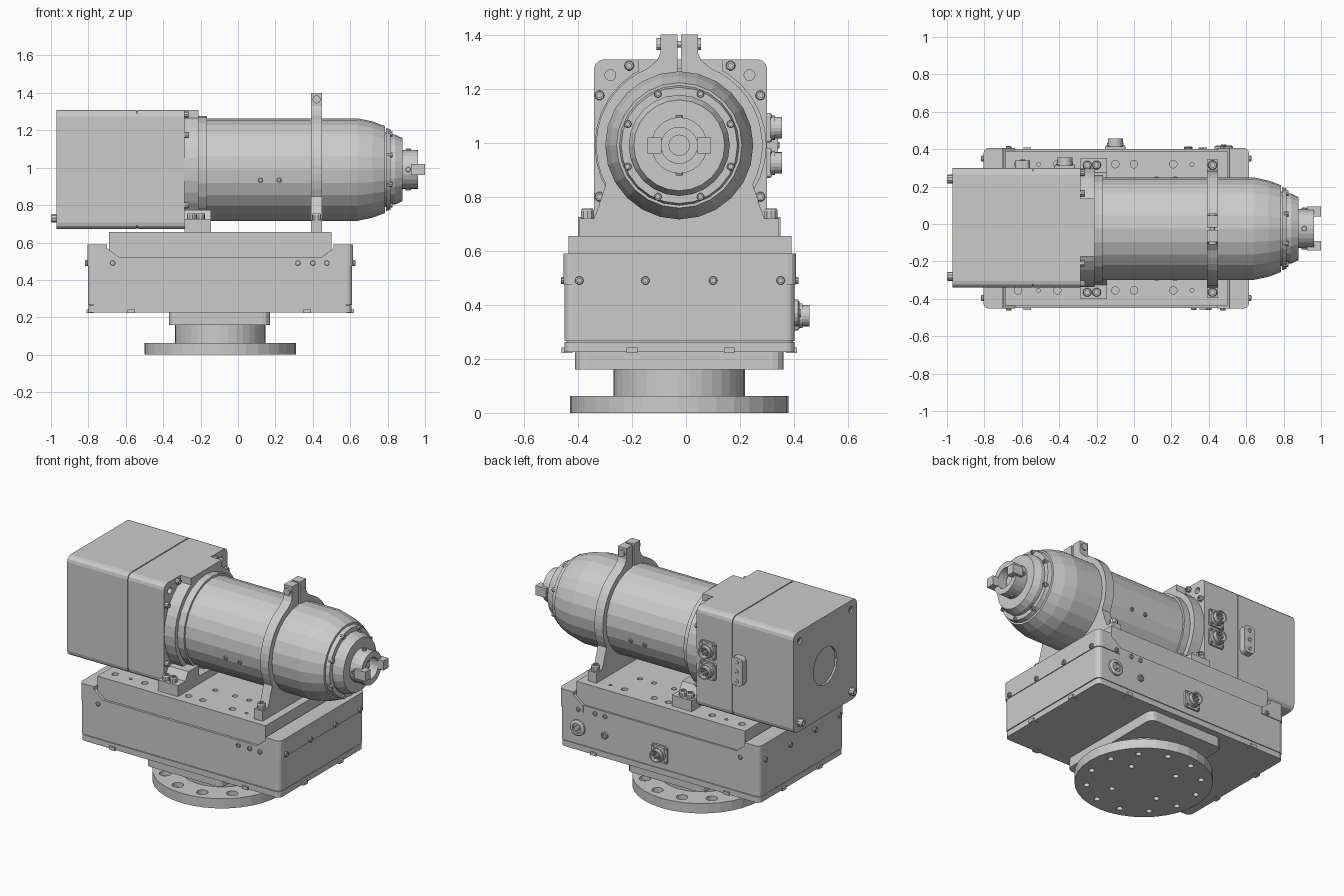
import bpy, bmesh
from math import sin, cos, pi, radians
from mathutils import Vector, Matrix

if "Cube" in bpy.data.objects:
    bpy.data.objects.remove(bpy.data.objects["Cube"])

CX, CY, CZ = -0.095, -0.025, 0.99   # turntable axis (x, y) and barrel axis (y, z)
AX = {'x': 0, 'y': 1, 'z': 2}


def finish(bm, name):
    bmesh.ops.recalc_face_normals(bm, faces=bm.faces)
    me = bpy.data.meshes.new(name)
    bm.to_mesh(me)
    bm.free()
    ob = bpy.data.objects.new(name, me)
    bpy.context.collection.objects.link(ob)
    return ob


def prism(name, pts, axis, a, b, bevel=0, edge_axis=None, min_len=0.0):
    """Extrude a 2D outline along an axis, rounding the edges parallel to edge_axis."""
    def place(p, t):
        return {'x': (t, p[0], p[1]), 'y': (p[0], t, p[1]), 'z': (p[0], p[1], t)}[axis]
    bm = bmesh.new()
    lo = [bm.verts.new(place(p, a)) for p in pts]
    hi = [bm.verts.new(place(p, b)) for p in pts]
    bm.faces.new(lo)
    bm.faces.new(hi)
    n = len(pts)
    for i in range(n):
        j = (i + 1) % n
        bm.faces.new((lo[i], lo[j], hi[j], hi[i]))
    if bevel:
        k = AX[edge_axis or axis]
        es = []
        for e in bm.edges:
            d = e.verts[1].co - e.verts[0].co
            if d.length > min_len and abs(d[k]) > 0.999 * d.length:
                es.append(e)
        bmesh.ops.bevel(bm, geom=es, offset=bevel, segments=3, affect='EDGES', profile=0.5)
    return finish(bm, name)


def box(name, x, y, z, bevel=0, axis='z'):
    r = [x, y, z]
    (a, b) = r.pop(AX[axis])
    (u0, u1), (v0, v1) = r
    return prism(name, [(u0, v0), (u1, v0), (u1, v1), (u0, v1)], axis, a, b, bevel)


def add_lathe(bm, profile, pos, direction, segs):
    """Revolve (distance, radius) points about a direction, starting at pos."""
    m = Matrix.Translation(pos) @ Vector(direction).to_track_quat('Z', 'Y').to_matrix().to_4x4()
    rings = []
    for t, r in profile:
        if r == 0:
            rings.append([bm.verts.new(m @ Vector((0, 0, t)))])
        else:
            rings.append([bm.verts.new(m @ Vector((r * cos(2 * pi * i / segs), r * sin(2 * pi * i / segs), t)))
                          for i in range(segs)])
    for p, q in zip(rings, rings[1:]):
        for i in range(segs):
            j = (i + 1) % segs
            f = [p[i % len(p)], p[j % len(p)], q[j % len(q)], q[i % len(q)]]
            bm.faces.new(list(dict.fromkeys(f)))


def lathe(name, profile, places, segs=24):
    bm = bmesh.new()
    for pos, direction in places:
        add_lathe(bm, profile, pos, direction, segs)
    return finish(bm, name)


def screws(name, places, r=0.016, h=0.02):
    prof = [(-0.01, 0), (-0.01, r), (h * 0.8, r), (h, r * 0.85), (h, r * 0.5), (h * 0.4, r * 0.5), (h * 0.4, 0)]
    return lathe(name, prof, places, 10)


def cut(ob, places, r, depth):
    """Drill round holes starting at each place, going along its direction."""
    c = lathe(ob.name + "_cutter", [(-0.02, 0), (-0.02, r), (depth, r), (depth, 0)], places, 14)
    c.hide_render = True
    m = ob.modifiers.new("holes", 'BOOLEAN')
    m.operation, m.solver, m.object = 'DIFFERENCE', 'EXACT', c
    bpy.context.view_layer.update()
    me = bpy.data.meshes.new_from_object(ob.evaluated_get(bpy.context.evaluated_depsgraph_get()))
    ob.modifiers.clear()
    ob.data = me
    bpy.data.objects.remove(c)


X, NX, Y, NY, Z, NZ = (1, 0, 0), (-1, 0, 0), (0, 1, 0), (0, -1, 0), (0, 0, 1), (0, 0, -1)


def circle(n, r, z, off=0):
    return [(CX + r * cos(2 * pi * i / n + off), CY + r * sin(2 * pi * i / n + off), z) for i in range(n)]


# Base: drilled flange, pedestal and square adapter
flange = lathe("base_flange", [(0, 0), (0, .405), (.062, .405), (.062, 0)], [((CX, CY, 0), Z)], 36)
cut(flange, [(p, NZ) for p in circle(12, .335, .062, .26)], .034, .03)
cut(flange, [(p, Z) for p in circle(12, .335, 0, .26) + circle(4, .2, 0, .5)], .018, .045)
lathe("pedestal", [(.05, 0), (.05, .243), (.17, .243), (.17, 0)], [((CX, CY, 0), Z)], 36)
box("adapter_plate", (-.37, .17), (-.41, .36), (.16, .23), .04)

# Lower housing with thin bottom cover, raised end caps and top plate
box("bottom_cover", (-.8, .608), (-.45, .402), (.225, .262), .03)
box("lower_housing", (-.803, .61), (-.45, .402), (.266, .52), .03)
box("housing_core", (-.795, .602), (-.443, .396), (.25, .5), .03)
for s, side in ((1, "right"), (-1, "left")):
    prof = [(.71, .475), (.71, .59), (.605, .59), (.605, .57), (.54, .52), (.54, .475)]
    prism(side + "_end_cap", [(CX + s * u, v) for u, v in prof], 'y', -.453, .407, .03, 'z', .1)
top = prism("top_plate", [(-.64, .5), (.45, .5), (.5, .56), (.5, .655), (-.69, .655), (-.69, .56)],
            'y', -.435, .39)
spots = [(-.62, .036), (-.41, .036), (-.1, .038), (0, .038), (.21, .038), (-.51, .02), (.31, .02)]
for size in (.02, .01):
    cut(top, [((x, y, .655), NZ) for x, d in spots if (d > .03) == (size > .015)
              for y in (-.355, .32)], size, .04)
cut(top, [((x, y, .655), NZ) for x in (.12, .22, -.02) for y in (-.2, .15)], .016, .04)

# Housing screws: ends, long sides and underside tabs
screws("end_screws", [((.71 * s + CX, y, .49), (s, 0, 0)) for s in (1, -1) for y in (-.395, -.15, .1, .35)],
       .016, .012)
screws("side_screws", [((x, y, .49), d) for x in (-.67, .475) for y, d in ((-.453, NY), (.407, Y))]
       + [((x, -.45, .49), NY) for x in (.32, .40)], .014, .01)
for i, (x, y) in enumerate([(-.57, -.44), (.37, -.44), (-.57, .39), (.37, .39),
                            (-.79, -.2), (-.79, .16), (.6, -.2), (.6, .16)]):
    box(f"cover_tab_{i}", (x - .02, x + .02), (y - .02, y + .02), (.222, .242))

# Camera body: rear shell and front shell with a seam between them
rear = box("camera_rear_shell", (-.97, -.543), (-.34, .30), (.672, 1.308), .035, 'x')
cut(rear, [((-.97, -.02, .99), X)], .12, .012)
cut(rear, [((-.97, y, 1.25), X) for y in (-.28, .24)], .02, .02)
box("camera_seam", (-.55, -.53), (-.335, .295), (.677, 1.303), .035, 'x')
front = box("camera_front_shell", (-.537, -.285), (-.34, .30), (.672, 1.308), .035, 'x')
cut(front, [((-.285, y, 1.25), NX) for y in (-.28, .235)], .02, .05)
screws("rear_thumb_screws", [((-.97, y, .73), NX) for y in (-.28, .24)], .024, .03)
screws("rear_recessed_screws", [((-.957, y, 1.25), NX) for y in (-.28, .24)], .014, .008)

# Front mounting flange of the camera, with its corner screws
lathe("mount_disc", [(0, 0), (0, .318), (.085, .318), (.085, 0)], [((-.295, -.02, .99), X)], 32)
box("mount_top_block", (-.29, -.21), (-.175, .135), (1.2, 1.308))
screws("mount_screws", [((-.285, y, z), X) for y, z in
                        [(-.21, 1.285), (.165, 1.285), (-.32, 1.175), (.275, 1.175),
                         (-.32, .8), (.275, .8)]], .018, .022)

# Barrel, stepped nose and hollow drive hub
lathe("barrel", [(-.22, 0), (-.22, .287), (-.165, .287), (-.165, .274), (.64, .274), (.72, .257), (.786, .232),
                 (.786, .2), (.79, .2), (.79, .222), (.815, .215), (.815, .187), (.84, .187), (.88, .168),
                 (.88, .104), (.962, .104), (.962, .067), (.90, .067), (.90, 0)],
      [((0, CY, CZ), X)], 24)
lathe("hub_pin", [(.89, 0), (.89, .04), (.92, .04), (.92, 0)], [((0, CY, CZ), X)], 12)
for s in (1, -1):
    ys = sorted((CY + s * .066, CY + s * .118))
    box("drive_lug_" + ("a" if s > 0 else "b"), (.925, 1.0), ys, (CZ - .03, CZ + .03))
screws("nose_screws", [((.805, CY + .206 * cos(a), CZ + .206 * sin(a)), X)
                       for a in [radians(22.5 + 45 * i) for i in range(8)]], .014, .022)
screws("hub_set_screws", [((.91, CY + .1 * cos(a), CZ + .1 * sin(a)), (0, cos(a), sin(a)))
                          for a in (radians(90), radians(180), radians(270), 0)], .014, .012)
screws("barrel_screws", [((x, CY + .27 * cos(a), CZ + .27 * sin(a)), (0, cos(a), sin(a)))
                         for x in (.12, .22) for a in (radians(-12), radians(192))], .013, .012)

# Split clamp around the barrel: half outline mirrored into one C shape
half = [(.37, .655), (.37, .72), (.315, .72), (.3, .76)]
half += [(.308 * cos(radians(a)), CZ + .308 * sin(radians(a))) for a in range(-28, 76, 8)]
half += [(.082, 1.305), (.07, 1.33), (.07, 1.40), (.007, 1.40)]
inner = [(.272 * cos(radians(a)), CZ + .272 * sin(radians(a))) for a in [88.5] + list(range(80, -91, -10))]
outline = half + inner[:-1] + [inner[-1]] + [(-y, z) for y, z in reversed(inner[:-1])] \
    + [(-y, z) for y, z in reversed(half)]
prism("barrel_clamp", [(CY + y, z) for y, z in outline], 'x', .39, .45)
lathe("clamp_bolt", [(-.085, 0), (-.085, .022), (-.06, .022), (-.06, .012), (.06, .012), (.06, .022),
                     (.08, .022), (.08, 0)], [((.42, CY, 1.365), Y)], 12)
screws("clamp_foot_bolts", [((.42, CY + y, .72), Z) for y in (-.34, .34)], .025, .035)

# Rear mount feet under the camera flange
for s, side in ((1, "back"), (-1, "front")):
    prof = [(.375, .65), (.375, .725), (.30, .725), (.27, .775), (.16, .775), (.16, .65)]
    prism(side + "_mount_foot", [(CY + s * u, v) for u, v in prof], 'x', -.285, -.145)
box("mount_bridge", (-.285, -.145), (-.19, .14), (.65, .705))
screws("mount_foot_bolts", [((x, CY + y, .725), Z) for x in (-.25, -.2) for y in (-.34, .34)], .024, .032)


# Round cable connectors with square flanges and pins
def connector(name, x, y, z):
    box(name + "_flange", (x - .055, x + .055), (y - .01, y + .012), (z - .055, z + .055), .012, 'y')
    lathe(name + "_shell", [(0, 0), (0, .045), (.03, .045), (.03, .04), (.055, .04), (.055, .032),
                            (.02, .032), (.02, 0)], [((x, y, z), Y)], 20)
    lathe(name + "_pins", [(.01, 0), (.01, .005), (.045, .005), (.045, 0)],
          [((x + .019 * cos(a), y, z + .019 * sin(a)), Y) for a in [2 * pi * i / 6 for i in range(6)]], 6)
    screws(name + "_screws", [((x + i * .043, y + .012, z + j * .043), Y) for i in (1, -1) for j in (1, -1)],
           .008, .006)


connector("upper_camera_connector", -.37, .30, 1.055)
connector("lower_camera_connector", -.37, .30, .925)
connector("housing_connector", -.1, .402, .36)

# Side panel, round power socket and small switch
box("side_panel", (-.637, -.557), (.295, .34), (.9, 1.08), .025, 'y')
screws("side_panel_screws", [((-.597, .34, z), Y) for z in (.93, .99, 1.05)], .013, .006)
lathe("power_socket", [(-.01, 0), (-.01, .05), (.012, .05), (.018, .04), (.018, .03), (.006, .03), (.006, .015),
                       (.024, .015), (.024, 0)], [((.48, .402, .37), Y)], 20)
screws("status_switch", [((.29, .402, .37), Y)], .022, .012)
screws("status_lights", [((x, .402, .49), Y) for x in (.29, .36)], .014, .008)
